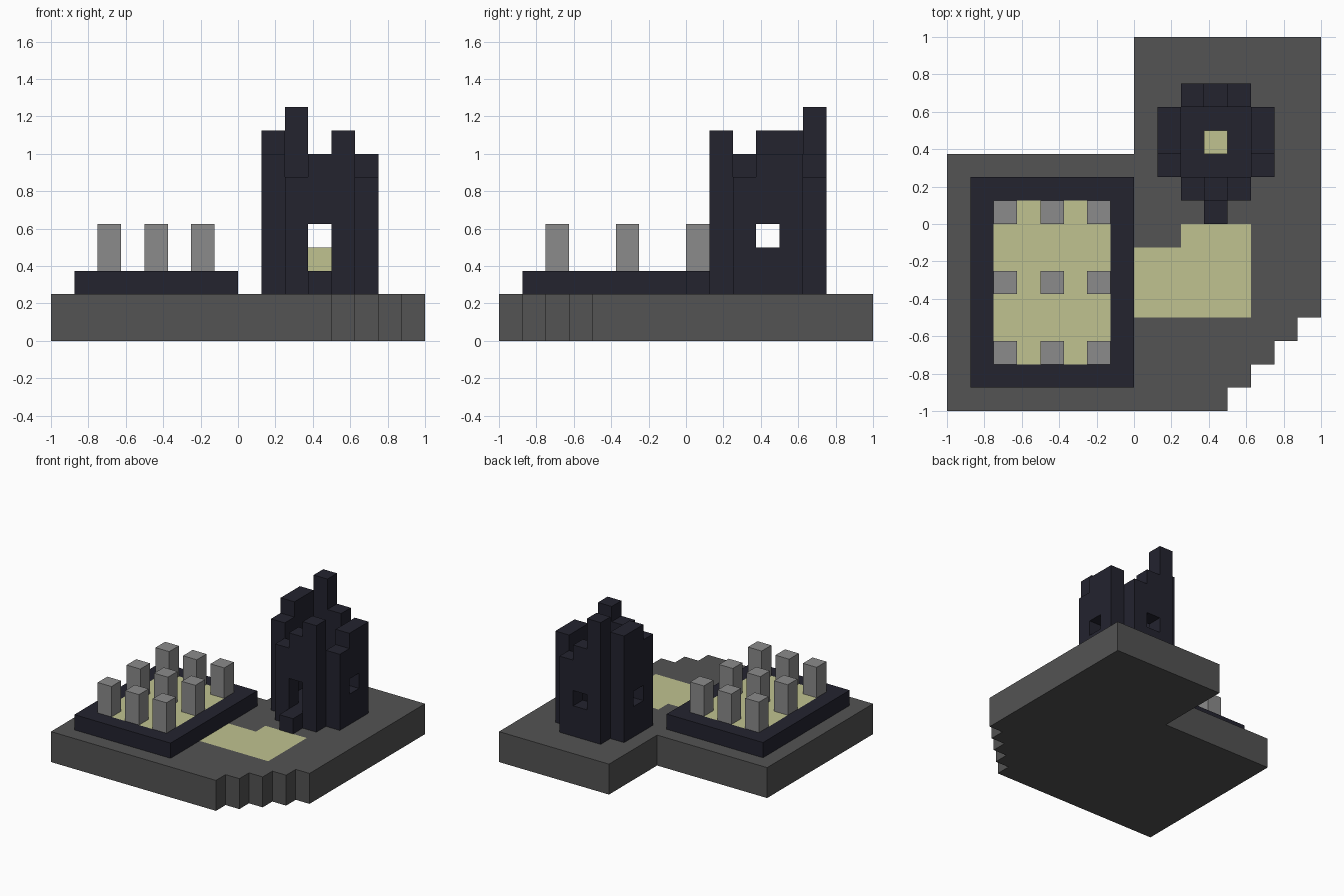
import bpy
import bmesh
from mathutils import Vector

CELL = 0.125  # edge of one building block

if "Cube" in bpy.data.objects:
    bpy.data.objects.remove(bpy.data.objects["Cube"], do_unlink=True)


def make_material(name, rgb):
    linear = [((c / 255 + 0.055) / 1.055) ** 2.4 for c in rgb]
    mat = bpy.data.materials.new(name)
    mat.use_nodes = True
    mat.diffuse_color = (*linear, 1)
    mat.node_tree.nodes["Principled BSDF"].inputs["Base Color"].default_value = (*linear, 1)
    return mat


STONE = make_material("grey stone", (83, 83, 83))
DARK = make_material("dark blue stone", (35, 35, 47))
SAND = make_material("pale sand", (192, 194, 144))
PILLAR = make_material("light grey stone", (139, 139, 139))


def cells(xs, ys, zs):
    """All block cells in a range of columns, rows and layers."""
    return {(x, y, z) for x in range(*xs) for y in range(*ys) for z in range(*zs)}


def build(name, filled, materials, rule=None):
    """Make the outer shell of a set of blocks; rule picks each face's material."""
    bm = bmesh.new()
    for cell in sorted(filled):
        for axis in range(3):
            for side in (-1, 1):
                step = Vector((0, 0, 0))
                step[axis] = side
                if tuple(int(a + b) for a, b in zip(cell, step)) in filled:
                    continue
                u, v = Vector((0, 0, 0)), Vector((0, 0, 0))
                u[(axis + 1) % 3] = v[(axis + 2) % 3] = 0.5
                mid = Vector(cell) + Vector((0.5, 0.5, 0.5)) + step / 2
                ring = [mid - u - v, mid + u - v, mid + u + v, mid - u + v]
                if side < 0:
                    ring.reverse()
                face = bm.faces.new([bm.verts.new(p * CELL) for p in ring])
                face.material_index = rule(cell, step) if rule else 0
    bmesh.ops.remove_doubles(bm, verts=bm.verts, dist=CELL / 100)
    bmesh.ops.dissolve_limit(bm, angle_limit=0.01, verts=bm.verts, edges=bm.edges,
                             delimit={'MATERIAL'})
    mesh = bpy.data.meshes.new(name)
    bm.to_mesh(mesh)
    bm.free()
    for mat in materials:
        mesh.materials.append(mat)
    obj = bpy.data.objects.new(name, mesh)
    bpy.context.collection.objects.link(obj)
    return obj


# Ground slab: one back corner notched out, one front corner stepped
slab = {c for c in cells((-8, 8), (-8, 8), (0, 2))
        if not (c[0] < 0 and c[1] >= 3) and c[0] - c[1] <= 11}
path = cells((0, 2), (-4, -1), (1, 2)) | cells((2, 5), (-4, 0), (1, 2))
build("ground_slab", slab, [STONE, SAND],
      lambda cell, step: int(step.z > 0 and cell in path))

# Courtyard: dark kerb around a flush sand floor
floor = cells((-6, -1), (-6, 1), (2, 3))
build("courtyard_kerb_and_floor", cells((-7, 0), (-7, 2), (2, 3)), [DARK, SAND],
      lambda cell, step: int(step.z > 0 and cell in floor))

# Nine standing pillars
for row, y in enumerate((-6, -3, 0)):
    for col, x in enumerate((-6, -4, -2)):
        build(f"pillar_{row + 1}_{col + 1}", cells((x, x + 1), (y, y + 1), (3, 5)), [PILLAR])

# Ruined tower: wall columns with broken tops, listed along each wall
tower = cells((2, 5), (2, 5), (2, 3))
front, back, left, right = (7, 8, 9), (10, 8, 7), (7, 8, 8), (8, 9, 9)
for i in range(3):
    for x, y, top in ((2 + i, 1, front[i]), (2 + i, 5, back[i]),
                      (5, 2 + i, left[i]), (1, 2 + i, right[i])):
        tower |= cells((x, x + 1), (y, y + 1), (2, top))
tower -= cells((1, 6), (3, 4), (4, 5)) | cells((3, 4), (1, 6), (4, 5))  # windows
tower -= cells((3, 4), (1, 2), (3, 5))                                  # doorway
build("ruined_tower", tower, [DARK])
build("door_step", cells((3, 4), (0, 1), (2, 3)), [DARK])
build("tower_altar", cells((3, 4), (3, 4), (3, 4)), [SAND])
